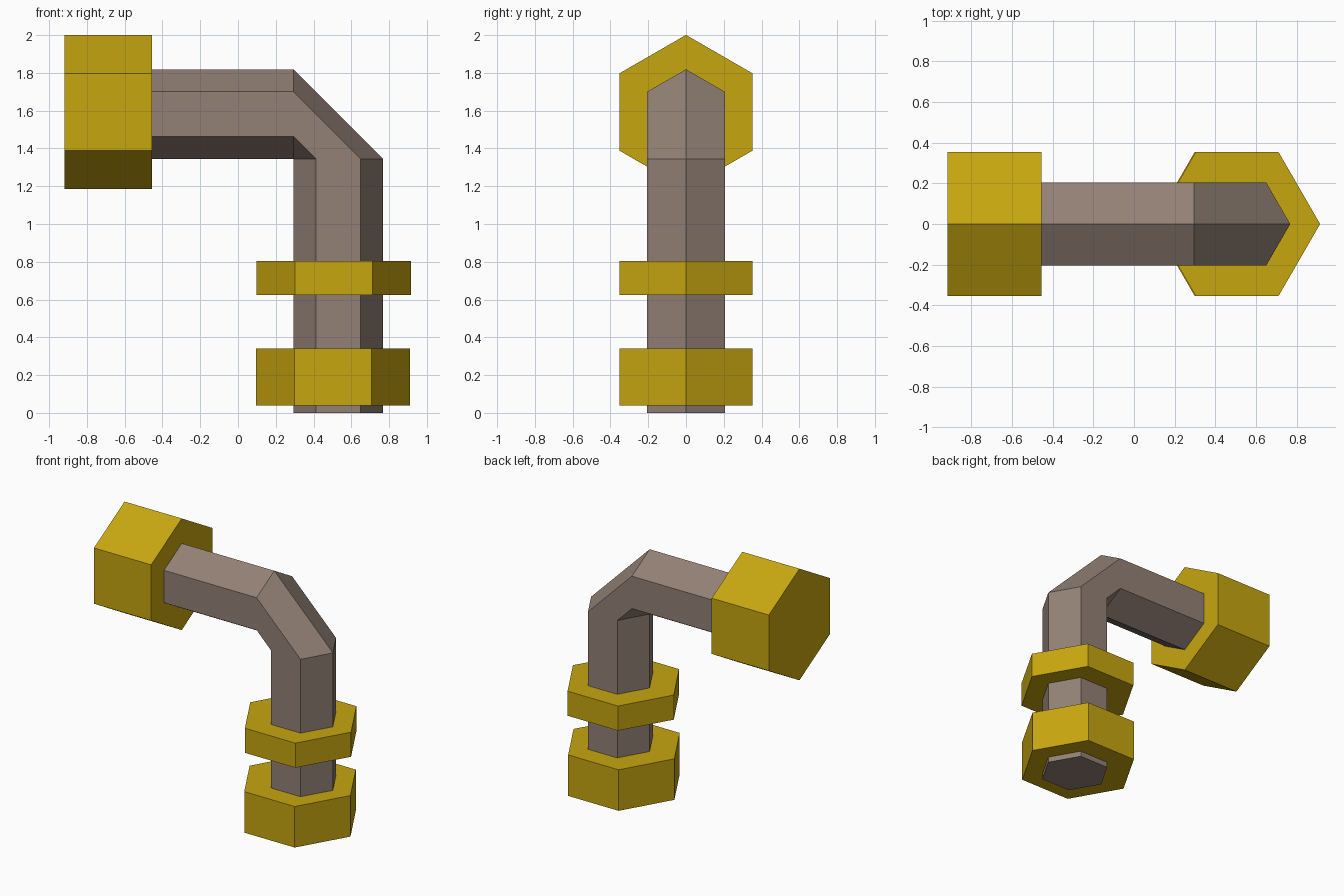
import bpy, bmesh
from math import cos, sin, pi
from mathutils import Vector

cube = bpy.data.objects.get("Cube")
if cube:
    bpy.data.objects.remove(cube, do_unlink=True)


def make_material(name, rgb):
    mat = bpy.data.materials.new(name)
    mat.use_nodes = True
    mat.diffuse_color = (*rgb, 1)
    mat.node_tree.nodes["Principled BSDF"].inputs["Base Color"].default_value = (*rgb, 1)
    return mat


brass = make_material("brass_yellow", (0.57, 0.38, 0.005))
pipe_grey = make_material("warm_grey", (0.29, 0.22, 0.18))


def hex_ring(center, radius, outward):
    """Six points around a center; the first corner points along outward."""
    side = Vector((0, 1, 0))
    return [Vector(center) + radius * (cos(i * pi / 3) * Vector(outward)
            + sin(i * pi / 3) * side) for i in range(6)]


def loft(name, rings, mat):
    """Skin a row of hexagon rings and cap both ends."""
    bm = bmesh.new()
    loops = [[bm.verts.new(p) for p in ring] for ring in rings]
    for a, b in zip(loops, loops[1:]):
        for i in range(6):
            j = (i + 1) % 6
            bm.faces.new((a[i], a[j], b[j], b[i]))
    bm.faces.new(loops[0])
    bm.faces.new(loops[-1])
    bmesh.ops.remove_doubles(bm, verts=bm.verts, dist=0.001)
    bmesh.ops.recalc_face_normals(bm, faces=bm.faces)
    mesh = bpy.data.meshes.new(name)
    bm.to_mesh(mesh)
    bm.free()
    mesh.materials.append(mat)
    obj = bpy.data.objects.new(name, mesh)
    bpy.context.collection.objects.link(obj)
    return obj


X, Z = (1, 0, 0), (0, 0, 1)

# Bent pipe: upright leg, one chamfered elbow segment, horizontal arm
R = 0.237
leg_x, arm_z = 0.531, 1.582
loft("bent_pipe", [
    hex_ring((leg_x, 0, 0), R, X),
    hex_ring((leg_x, 0, arm_z - R), R, X),
    hex_ring((leg_x - R, 0, arm_z), R, Z),
    hex_ring((-0.6, 0, arm_z), R, Z),
], pipe_grey)

# Hexagonal nuts on the leg
NUT = 0.408
for name, x, z0, z1 in (("lower_nut", 0.502, 0.04, 0.34),
                        ("upper_nut", 0.507, 0.625, 0.805)):
    loft(name, [hex_ring((x, 0, z), NUT, X) for z in (z0, z1)], brass)

# Large hexagonal cap closing the arm
loft("end_cap", [hex_ring((x, 0, 1.593), NUT, Z) for x in (-0.918, -0.455)], brass)
